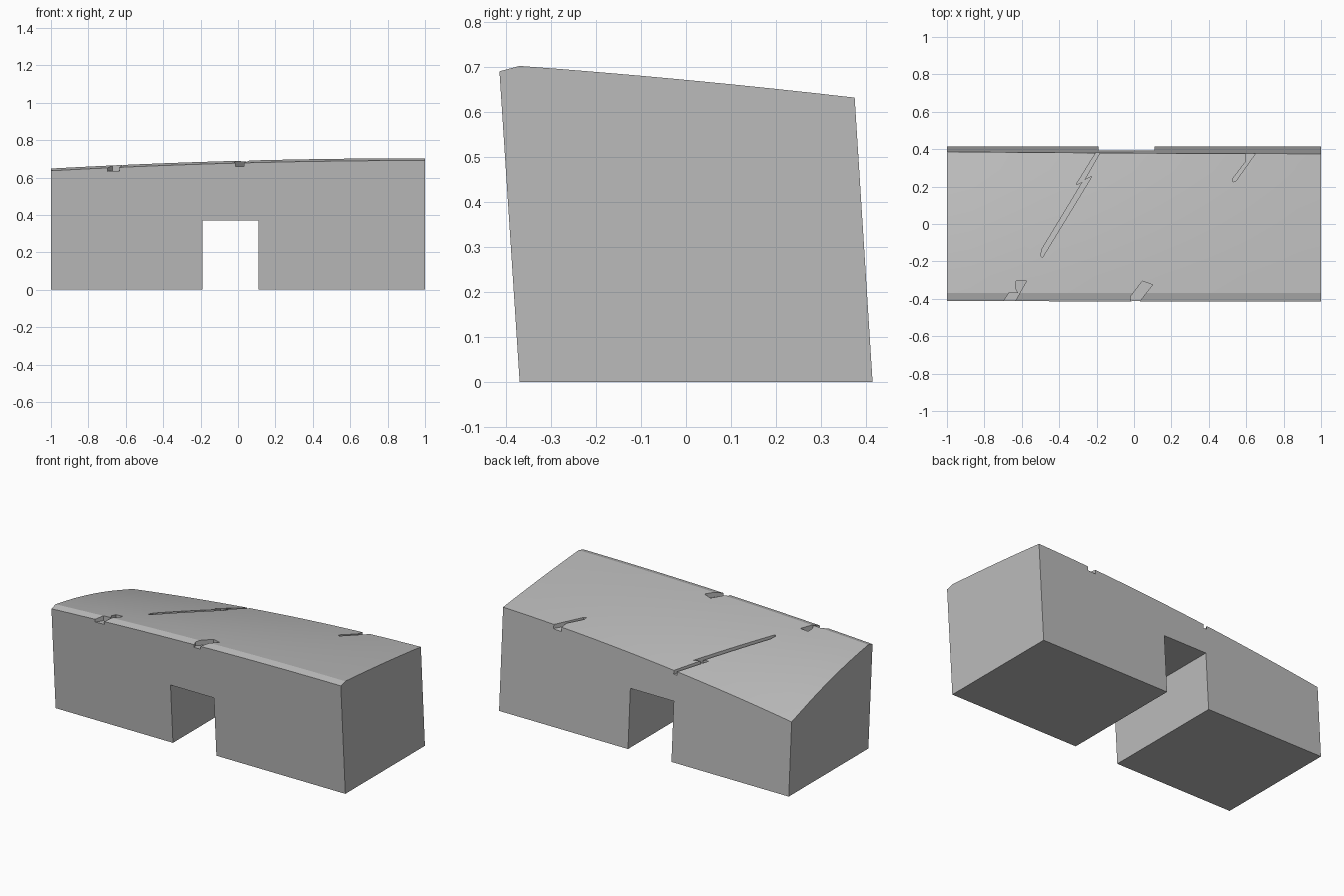
import bpy, bmesh

cube = bpy.data.objects.get("Cube")
if cube:
    bpy.data.objects.remove(cube)

stone = bpy.data.materials.new("grey stone")
stone.use_nodes = True
GREY = (0.5, 0.5, 0.5, 1)
stone.diffuse_color = GREY
stone.node_tree.nodes["Principled BSDF"].inputs["Base Color"].default_value = GREY

RIDGE_Y, BACK_Y = -0.37, 0.415


def top_z(x, y):
    """Height of the domed top, sloping to the back and to the right end."""
    u = (1 - x) / 2
    ridge = 0.703 - 0.055 * u ** 2
    back = 0.632 - 0.06 * u - 0.117 * u ** 2
    t = min(max((y - RIDGE_Y) / (0.38 - RIDGE_Y), 0), 1)
    return ridge + (back - ridge) * t + (0.016 + 0.064 * u) * t * (1 - t)


def section(x):
    """Outline of the leaning block across its length."""
    lip = top_z(x, RIDGE_Y) - 0.012
    back_y = BACK_Y - 0.063 * top_z(x, 0.38)
    steps = 8
    ys = [RIDGE_Y + (back_y - RIDGE_Y) * i / steps for i in range(steps + 1)]
    return ([(x, RIDGE_Y, 0), (x, RIDGE_Y - 0.065 * lip, lip)]
            + [(x, y, top_z(x, y)) for y in ys] + [(x, BACK_Y, 0)])


def make_object(name, rings):
    """Skin closed rings into a solid."""
    bm = bmesh.new()
    loops = [[bm.verts.new(p) for p in ring] for ring in rings]
    n = len(loops[0])
    for a, b in zip(loops, loops[1:]):
        for i in range(n):
            j = (i + 1) % n
            bm.faces.new((a[i], a[j], b[j], b[i]))
    bm.faces.new(loops[0])
    bm.faces.new(loops[-1])
    bmesh.ops.recalc_face_normals(bm, faces=bm.faces)
    mesh = bpy.data.meshes.new(name)
    bm.to_mesh(mesh)
    bm.free()
    mesh.materials.append(stone)
    obj = bpy.data.objects.new(name, mesh)
    bpy.context.collection.objects.link(obj)
    return obj


# Main block
block = make_object("stone_block", [section(-1 + i / 8) for i in range(17)])


def cut(name, rings):
    cutter = make_object(name, rings)
    cutter.hide_render = True
    bpy.context.view_layer.objects.active = block
    mod = block.modifiers.new(name, "BOOLEAN")
    mod.operation, mod.solver, mod.object = "DIFFERENCE", "EXACT", cutter
    bpy.ops.object.modifier_apply(modifier=name)
    bpy.data.objects.remove(cutter)


# Doorway through the base
door = [(-0.19, -0.1), (0.11, -0.1), (0.11, 0.37), (-0.19, 0.37)]
cut("doorway_cutter", [[(x, y, z) for x, z in door] for y in (-1, 1)])

# Shallow cracks chipped into the top and its edges
cracks = {
    "long_crack": [(-0.18, 0.42), (-0.16, 0.42), (-0.265, 0.235), (-0.225, 0.255),
                   (-0.49, -0.18), (-0.5, -0.17), (-0.49, -0.13), (-0.275, 0.225),
                   (-0.31, 0.21)],
    "short_crack": [(0.595, 0.42), (0.68, 0.42), (0.545, 0.23), (0.53, 0.225),
                    (0.53, 0.245), (0.595, 0.33)],
    "corner_chip": [(-0.63, -0.305), (-0.575, -0.305), (-0.645, -0.43), (-0.71, -0.43),
                    (-0.67, -0.37), (-0.62, -0.37), (-0.635, -0.34)],
    "edge_chip": [(0.045, -0.305), (0.1, -0.325), (0.055, -0.38), (0.02, -0.43),
                  (-0.01, -0.43), (-0.02, -0.39)],
}
for name, outline in cracks.items():
    cut(name, [[(x, y, top_z(x, y) + dz) for x, y in outline] for dz in (-0.03, 0.1)])

# Smooth dome with crisp edges
bpy.ops.object.select_all(action="DESELECT")
block.select_set(True)
bpy.context.view_layer.objects.active = block
bpy.ops.object.shade_smooth_by_angle(angle=0.17)
